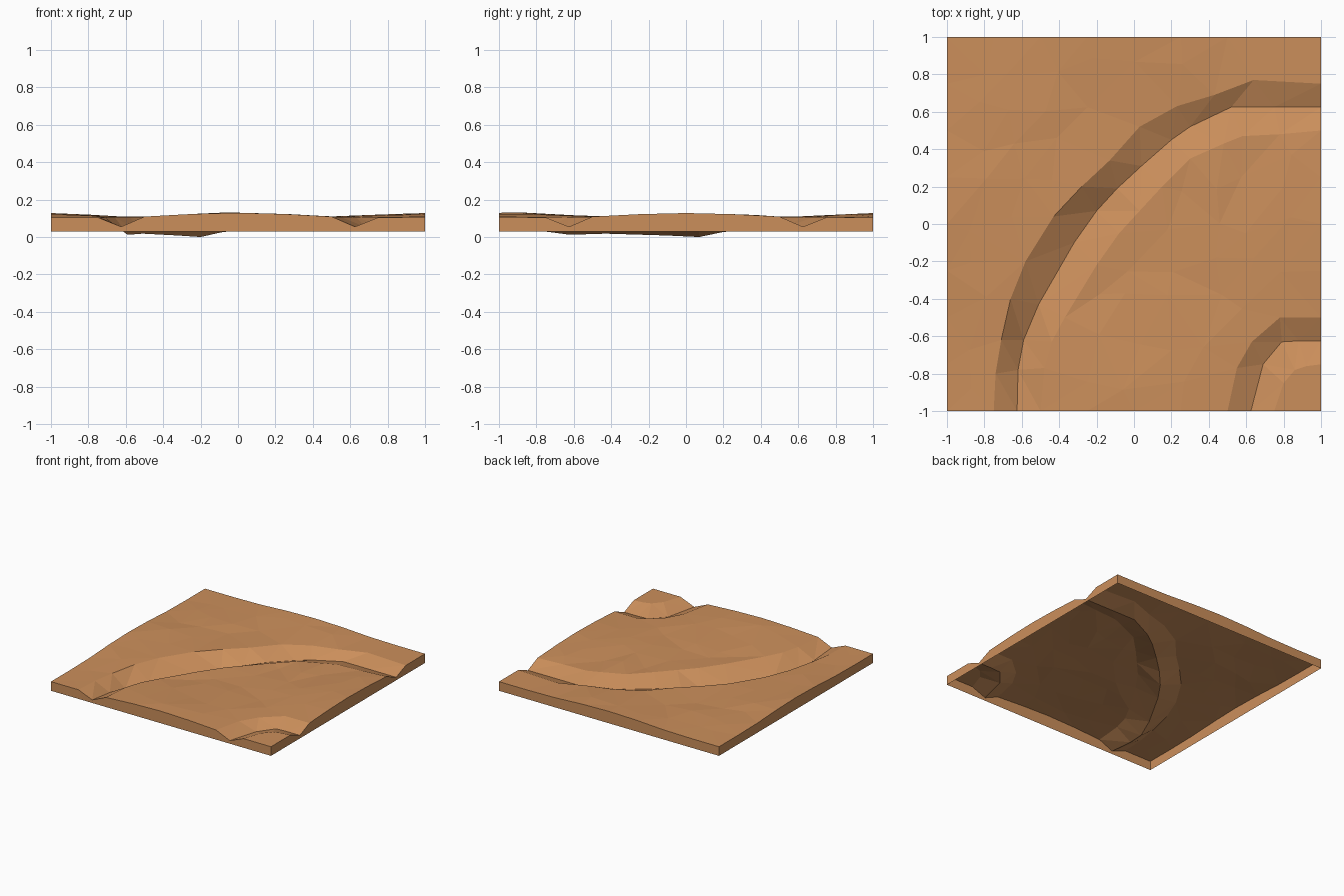
import bpy, bmesh, math, random
from mathutils import Vector
from mathutils.geometry import delaunay_2d_cdt

if "Cube" in bpy.data.objects:
    bpy.data.objects.remove(bpy.data.objects["Cube"])

random.seed(4)
BASE_Z = 0.03

clay = bpy.data.materials.new("clay_orange")
clay.diffuse_color = (0.60, 0.275, 0.105, 1)
clay.use_nodes = True
clay.node_tree.nodes["Principled BSDF"].inputs["Base Color"].default_value = clay.diffuse_color

# Dry channel sections: outer bank x, y | bed x, y, z | inner bank x, y
MAIN = [
    (-0.75, -1.0, -0.625, -1.0, 0.055, -0.50, -1.0),
    (-0.74, -0.80, -0.62, -0.78, 0.033, -0.48, -0.77),
    (-0.71, -0.62, -0.59, -0.62, 0.012, -0.44, -0.63),
    (-0.66, -0.40, -0.51, -0.43, 0.018, -0.37, -0.50),
    (-0.58, -0.20, -0.32, -0.10, 0.008, -0.20, -0.22),
    (-0.43, 0.04, -0.20, 0.07, 0.0, -0.08, -0.05),
    (-0.28, 0.20, -0.09, 0.19, 0.025, 0.03, 0.07),
    (-0.13, 0.34, 0.04, 0.31, 0.040, 0.15, 0.20),
    (0.03, 0.52, 0.20, 0.45, 0.045, 0.30, 0.35),
    (0.23, 0.63, 0.30, 0.52, 0.050, 0.48, 0.43),
    (0.43, 0.69, 0.52, 0.625, 0.055, 0.58, 0.47),
    (0.64, 0.77, 0.75, 0.625, 0.055, 0.78, 0.48),
    (1.0, 0.75, 1.0, 0.625, 0.055, 1.0, 0.50),
]
CORNER = [
    (0.50, -1.0, 0.625, -1.0, 0.055, 0.75, -1.0),
    (0.55, -0.77, 0.69, -0.75, 0.050, 0.80, -0.85),
    (0.63, -0.63, 0.79, -0.63, 0.055, 0.86, -0.78),
    (0.78, -0.50, 0.88, -0.625, 0.055, 0.92, -0.76),
    (1.0, -0.50, 1.0, -0.625, 0.055, 1.0, -0.75),
]


def ground(x, y):
    """Gentle swell at the middle of each side and a low ridge near the front."""
    swell = 0
    for t, d in ((x, 1 - y), (x, 1 + y), (y, 1 - x), (y, 1 + x)):
        if abs(t) < 0.6:
            bump = math.cos(t / 0.6 * math.pi / 2) ** 1.3
            swell = max(swell, bump * math.exp(-(d / 0.28) ** 2))
    ridge = math.exp(-(x / 0.32) ** 2 - ((y + 0.78) / 0.13) ** 2)
    return 0.105 + 0.023 * swell + 0.024 * ridge


pts, edges = [], []


def add(x, y, z):
    pts.append((x, y, z))
    return len(pts) - 1


# Channel banks and beds become constrained crease lines
sections = MAIN + CORNER
for channel in (MAIN, CORNER):
    previous = None
    for ox, oy, cx, cy, cz, ix, iy in channel:
        row = (add(ox, oy, ground(ox, oy)), add(cx, cy, cz), add(ix, iy, ground(ix, iy)))
        if previous:
            edges += list(zip(previous, row))
        previous = row

# Tile border, leaving the channel mouths as they are
for i in range(8):
    t = -1 + i * 0.25
    for x, y in ((t, -1), (1, t), (-t, 1), (-1, -t)):
        if all((Vector((x, y)) - Vector((p[0], p[1]))).length > 0.02 for p in pts):
            add(x, y, ground(x, y))

# Scattered ground points away from the channels
crease = [Vector(p[:2]) for p in pts]
beds = [(Vector(c[k][2:4]), Vector(c[k + 1][2:4]))
        for c in (MAIN, CORNER) for k in range(len(c) - 1)]


def bed_distance(p):
    best = 9
    for a, b in beds:
        f = max(0, min(1, (p - a).dot(b - a) / (b - a).length_squared))
        best = min(best, (p - a - f * (b - a)).length)
    return best


for i in range(-4, 5):
    for j in range(-4, 5):
        x = i * 0.21 + random.uniform(-0.06, 0.06)
        y = j * 0.21 + random.uniform(-0.05, 0.05)
        p = Vector((x, y))
        if bed_distance(p) > 0.22 and min((p - c).length for c in crease) > 0.07:
            add(x, y, ground(x, y) + random.uniform(-0.007, 0.007))

# Triangulated top surface
verts, _, faces, origin, _, _ = delaunay_2d_cdt(
    [Vector(p[:2]) for p in pts], edges, [], 0, 1e-5)
bm = bmesh.new()
bv = [bm.verts.new((v.x, v.y, pts[o[0]][2] if o else ground(v.x, v.y)))
      for v, o in zip(verts, origin)]
for f in faces:
    bm.faces.new([bv[k] for k in f])
bm.normal_update()
for f in bm.faces:
    if f.normal.z < 0:
        f.normal_flip()

# Side walls: open border pulled straight down, underside left open
rim = [e for e in bm.edges if e.is_boundary]
made = bmesh.ops.extrude_edge_only(bm, edges=rim)["geom"]
for g in made:
    if isinstance(g, bmesh.types.BMVert):
        g.co.z = BASE_Z
bm.normal_update()
for g in made:
    if isinstance(g, bmesh.types.BMFace):
        c = g.calc_center_median()
        if g.normal.x * c.x + g.normal.y * c.y < 0:
            g.normal_flip()

mesh = bpy.data.meshes.new("terrain_tile")
bm.to_mesh(mesh)
bm.free()
mesh.materials.append(clay)
tile = bpy.data.objects.new("terrain_tile", mesh)
bpy.context.collection.objects.link(tile)
